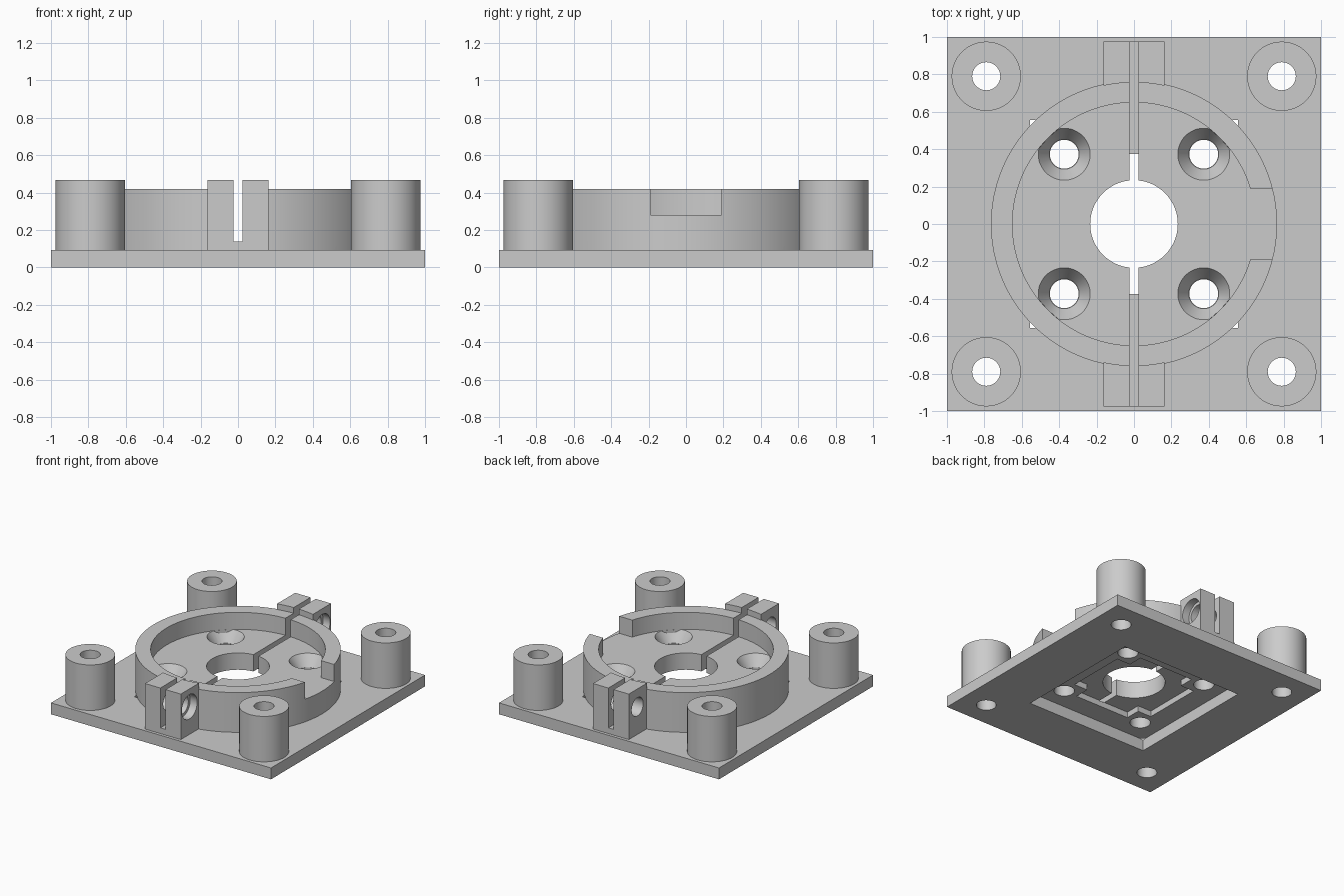
import bpy
import math

cube = bpy.data.objects.get("Cube")
if cube:
    bpy.data.objects.remove(cube, do_unlink=True)

PLATE = 0.0934          # plate thickness
POCKET = 0.28           # floor inside the ring
RING_TOP = 0.42
TOP = 0.467             # top of posts and clamps
CORNERS = [(sx, sy) for sx in (-1, 1) for sy in (-1, 1)]

grey = bpy.data.materials.new("plain grey")
grey.use_nodes = True
colour = (0.6, 0.6, 0.6, 1)
grey.diffuse_color = colour
grey.node_tree.nodes["Principled BSDF"].inputs["Base Color"].default_value = colour


def box(name, x0, x1, y0, y1, z0, z1):
    bpy.ops.mesh.primitive_cube_add(
        size=1, location=((x0 + x1) / 2, (y0 + y1) / 2, (z0 + z1) / 2))
    ob = bpy.context.object
    ob.name = name
    ob.scale = (x1 - x0, y1 - y0, z1 - z0)
    bpy.ops.object.transform_apply(location=True, rotation=True, scale=True)
    return ob


def cone(name, x, y, z0, z1, r0, r1, sides=64):
    bpy.ops.mesh.primitive_cone_add(
        vertices=sides, radius1=r0, radius2=r1, depth=z1 - z0,
        location=(x, y, (z0 + z1) / 2))
    ob = bpy.context.object
    ob.name = name
    bpy.ops.object.transform_apply(location=True, rotation=True, scale=True)
    return ob


def cylinder(name, x, y, z0, z1, r, sides=64):
    return cone(name, x, y, z0, z1, r, r, sides)


def bolt_cylinder(name, x0, x1, y, z, r):
    bpy.ops.mesh.primitive_cylinder_add(
        vertices=48, radius=r, depth=x1 - x0,
        location=((x0 + x1) / 2, y, z), rotation=(0, math.pi / 2, 0))
    ob = bpy.context.object
    ob.name = name
    bpy.ops.object.transform_apply(location=True, rotation=True, scale=True)
    return ob


def combine(target, tool, operation):
    mod = target.modifiers.new("shape", "BOOLEAN")
    mod.operation = operation
    mod.solver = "EXACT"
    mod.object = tool
    bpy.ops.object.select_all(action="DESELECT")
    bpy.context.view_layer.objects.active = target
    target.select_set(True)
    bpy.ops.object.modifier_apply(modifier=mod.name)
    bpy.data.objects.remove(tool, do_unlink=True)


def add(tool):
    combine(body, tool, "UNION")


def cut(tool):
    combine(body, tool, "DIFFERENCE")


# Square plate with the round hub
body = box("mounting_bracket", -1, 1, -1, 1, 0, PLATE)
add(cylinder("hub", 0, 0, 0.04, RING_TOP, 0.765, 128))

# Split clamp blocks, front and back
for s in (-1, 1):
    y0, y1 = sorted((s * 0.72, s * 0.975))
    add(box("clamp_block", -0.163, 0.163, y0, y1, 0.05, TOP))

# Corner posts with through holes
for sx, sy in CORNERS:
    add(cylinder("post", sx * 0.79, sy * 0.79, 0.05, TOP, 0.185))
    cut(cylinder("post_hole", sx * 0.79, sy * 0.79, -0.1, 0.6, 0.075, 48))

# Pocket inside the ring, also trimming the clamp blocks to the ring
cut(cylinder("pocket", 0, 0, POCKET, 0.6, 0.65, 128))
cut(cylinder("clamp_trim", 0, 0, RING_TOP, 0.6, 0.757, 128))

# Cable notch in the ring wall
cut(box("notch", 0.4, 0.9, -0.19, 0.19, POCKET, 0.6))

# Stepped recess underneath: a shallow square, then a deeper cross
cut(box("square_recess", -0.555, 0.555, -0.555, 0.555, -0.1, PLATE + 0.001))
cross = box("cross_recess", -0.375, 0.375, -0.25, 0.25, -0.1, 0.142)
combine(cross, box("cross_arm", -0.25, 0.25, -0.375, 0.375, -0.1, 0.142), "UNION")
cut(cross)

# Centre bore
cut(cylinder("bore", 0, 0, -0.1, 0.6, 0.234, 96))

# Countersunk screw holes, stopped at the ring wall
for sx, sy in CORNERS:
    x, y = sx * 0.373, sy * 0.373
    sink = cone("countersink", x, y, 0.19, 0.30, 0.08, 0.152, 48)
    combine(sink, cylinder("limit", 0, 0, 0.1, 0.5, 0.649, 128), "INTERSECT")
    cut(sink)
    cut(cylinder("screw_hole", x, y, -0.1, 0.27, 0.077, 48))

# Bolt holes across the clamps, counterbored on the left side
for s in (-1, 1):
    cut(bolt_cylinder("bolt_hole", -0.3, 0.3, s * 0.863, 0.32, 0.075))
    cut(bolt_cylinder("bolt_head", 0.1, 0.3, s * 0.863, 0.32, 0.1))

# Slot splitting the ring and clamps
cut(box("slot", -0.0234, 0.0234, -1.1, 1.1, 0.14, 0.6))

body.data.materials.clear()
body.data.materials.append(grey)
for face in body.data.polygons:
    face.material_index = 0
bpy.ops.object.select_all(action="DESELECT")
body.select_set(True)
bpy.context.view_layer.objects.active = body
bpy.ops.object.shade_smooth_by_angle(angle=math.radians(25))
